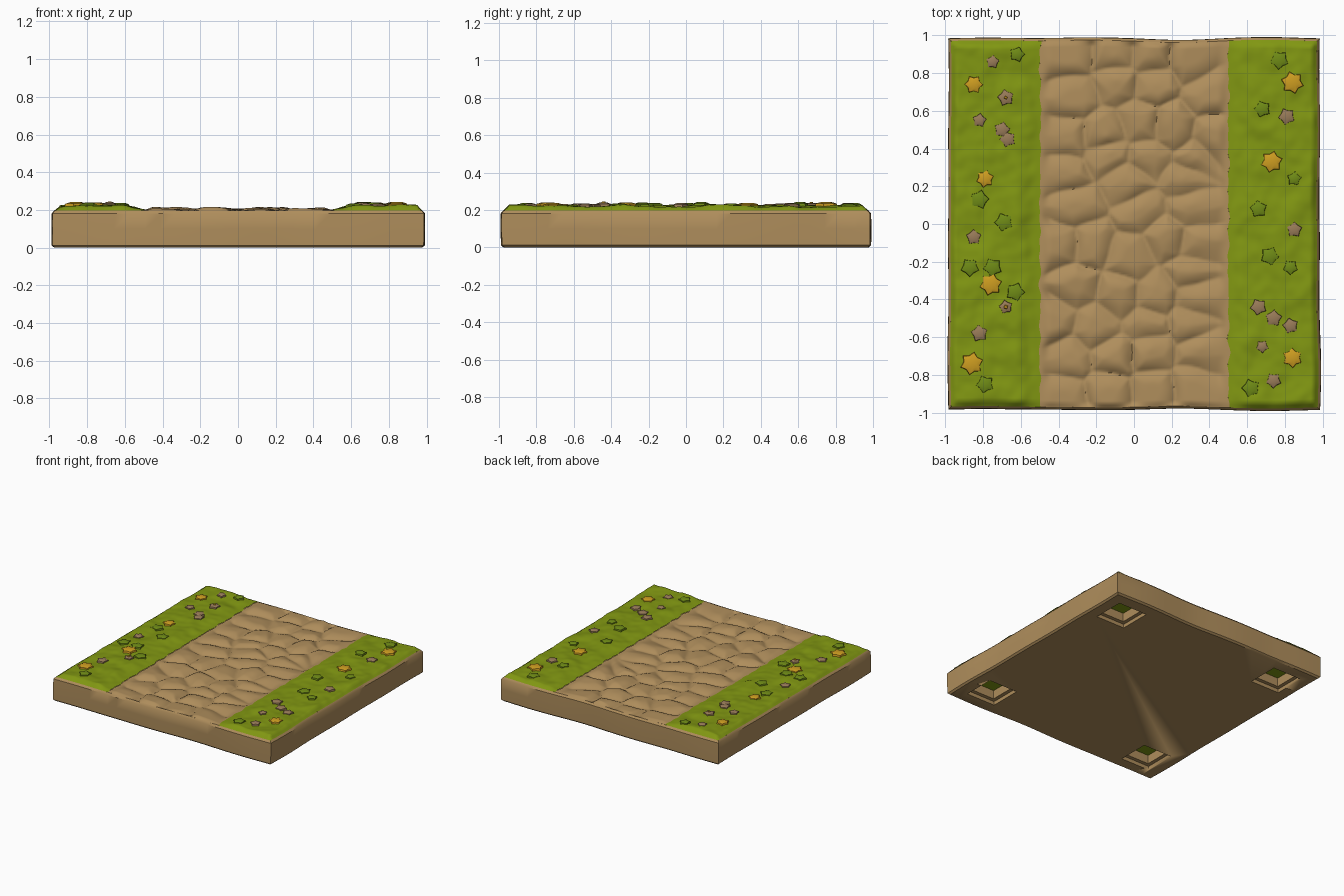
import bpy, bmesh, math, random
from mathutils import Vector, noise

if "Cube" in bpy.data.objects:
    bpy.data.objects.remove(bpy.data.objects["Cube"])

random.seed(4)


def material(name, rgb):
    m = bpy.data.materials.new(name)
    m.diffuse_color = (*rgb, 1)
    m.use_nodes = True
    m.node_tree.nodes["Principled BSDF"].inputs["Base Color"].default_value = m.diffuse_color
    return m


EARTH = material("tan earth", (0.43, 0.27, 0.107))
GRASS = material("grass green", (0.22, 0.31, 0.006))
LEAF = material("leaf green", (0.16, 0.26, 0.008))
YELLOW = material("flower yellow", (0.62, 0.34, 0.015))
BROWN = material("dusty brown", (0.32, 0.20, 0.10))


def make(name, bm, mats, angle=40):
    bmesh.ops.recalc_face_normals(bm, faces=bm.faces)
    me = bpy.data.meshes.new(name)
    bm.to_mesh(me)
    bm.free()
    ob = bpy.data.objects.new(name, me)
    bpy.context.collection.objects.link(ob)
    for m in mats:
        me.materials.append(m)
    bpy.ops.object.select_all(action='DESELECT')
    ob.select_set(True)
    bpy.context.view_layer.objects.active = ob
    bpy.ops.object.shade_smooth_by_angle(angle=math.radians(angle))
    return ob


def n(x, y, z=0.0):
    return noise.noise(Vector((x, y, z)))


def smooth(t):
    t = max(0, min(1, t))
    return t * t * (3 - 2 * t)


def warp(x, y, z):
    # gentle hand-carved wobble of the outline
    return (x * (1 + 0.012 * n(x, y * 2, 3 + z)), y * (1 + 0.016 * n(x * 2, y, 9 + z)), z)


def ring_solid(bm, rings, cx=0, cy=0, seg=1, shape=lambda x, y, z: (x, y, z)):
    # stacked square rings (half width, z), capped at both ends
    loops = []
    for h, z in rings:
        loop = []
        for k in range(4):
            a, b = [(-1, -1), (1, -1), (1, 1), (-1, 1)][k], [(1, -1), (1, 1), (-1, 1), (-1, -1)][k]
            for i in range(seg):
                t = i / seg
                px, py = a[0] + (b[0] - a[0]) * t, a[1] + (b[1] - a[1]) * t
                loop.append(bm.verts.new(shape(cx + px * h, cy + py * h, z)))
        loops.append(loop)
    for lo, hi in zip(loops, loops[1:]):
        for i in range(len(lo)):
            j = (i + 1) % len(lo)
            bm.faces.new((lo[i], lo[j], hi[j], hi[i]))
    bm.faces.new(loops[0][::-1])
    bm.faces.new(loops[-1])


EDGE, RIM = 0.972, 0.197

# earth slab
bm = bmesh.new()
ring_solid(bm, [(0.97, 0), (0.984, 0.012), (0.986, 0.1), (0.985, 0.182), (EDGE, RIM), (0.94, 0.16)],
           seg=24, shape=warp)
slab = make("earth_slab", bm, [EARTH, GRASS])

# stepped corner pockets in the underside
bm = bmesh.new()
for sx in (-1, 1):
    for sy in (-1, 1):
        ring_solid(bm, [(0.13, -0.05), (0.13, 0.03), (0.1, 0.03), (0.1, 0.1)], sx * 0.75, sy * 0.75)
cutter = make("pocket_cutter", bm, [EARTH])
cutter.hide_render = True
mod = slab.modifiers.new("pockets", 'BOOLEAN')
mod.operation, mod.solver, mod.object = 'DIFFERENCE', 'EXACT', cutter
bpy.ops.object.select_all(action='DESELECT')
slab.select_set(True)
bpy.context.view_layer.objects.active = slab
bpy.ops.object.modifier_apply(modifier=mod.name)
bpy.data.objects.remove(cutter)
for p in slab.data.polygons:
    p.material_index = int(p.normal.z < -0.9 and 0.08 < p.center.z < 0.12)

# stone centres, row by row: y then (x, dy) offsets
ROWS = [
    (0.89, (-.36, .01, -.10, 0, .08, 0, .31, 0)),
    (0.68, (-.32, -.02, -.09, .08, .11, .06, .20, -.15, .41, .01)),
    (0.45, (-.35, 0, -.15, .02, .04, .09, .42, 0)),
    (0.30, (-.37, -.03, -.13, .08, .08, .04, .32, .05)),
    (0.09, (-.31, 0, -.02, .12, .03, -.02, .27, .15, .30, 0)),
    (-0.11, (-.39, 0, -.23, .01, -.02, -.07, .17, .03, .33, 0)),
    (-0.33, (-.31, 0, -.08, -.05, .12, -.05, .30, .08, .34, -.07)),
    (-0.54, (-.42, .03, -.20, 0, .06, 0, .30, 0)),
    (-0.72, (-.34, 0, -.10, .01, .09, .05, .35, .05)),
    (-0.88, (-.37, -.02, -.13, 0, .09, 0, .32, .01)),
]
STONES = [(v[i], y + v[i + 1], random.uniform(-.08, .08), random.uniform(-.08, .08), random.uniform(-.006, .004))
          for y, v in ROWS for i in range(0, len(v), 2)]


def border(side, y):
    return side * (0.5 + 0.015 * n(y * 14, side * 5))


def stone_z(x, y):
    qx, qy = x + 0.02 * n(x * 6, y * 6, 1), y + 0.02 * n(x * 6, y * 6, 7)
    ds = sorted((math.hypot(qx - s[0], qy - s[1]), i) for i, s in enumerate(STONES))
    s = STONES[ds[0][1]]
    e = min((ds[1][0] - ds[0][0]) / 0.16, 1)
    dome = 1 - (1 - e) ** 2
    z = 0.180 + dome * (0.030 + s[4] + s[2] * (x - s[0]) + s[3] * (y - s[1]))
    k = smooth((0.5 - abs(x)) / 0.06)
    z = 0.201 * (1 - k) + z * k
    k = smooth((EDGE - abs(y)) / 0.025)
    return RIM * (1 - k) + z * k


def grass_z(x, y):
    ax = abs(x)
    z = 0.203 + 0.018 * smooth((ax - 0.49) / 0.13)
    z += (0.013 * n(x * 7, y * 7, 2) + 0.005 * n(x * 17, y * 17, 5)) * smooth((ax - 0.5) / 0.06)
    k = smooth((EDGE - max(ax, abs(y))) / 0.03)
    return RIM * (1 - k) + z * k


def terrain(name, x0, x1, nx, ny, height, mat):
    # height field between two border functions of y
    bm = bmesh.new()
    rows = []
    for j in range(ny + 1):
        y = EDGE * (2 * j / ny - 1)
        a, b = x0(y), x1(y)
        rows.append([])
        for i in range(nx + 1):
            x = a + (b - a) * i / nx
            rows[-1].append(bm.verts.new(warp(x, y, height(x, y))))
    for r, q in zip(rows, rows[1:]):
        for i in range(nx):
            bm.faces.new((r[i], r[i + 1], q[i + 1], q[i]))
    ob = make(name, bm, [mat], 60)
    if ob.data.polygons[0].normal.z < 0:
        ob.data.flip_normals()


terrain("cobble_path", lambda y: border(-1, y), lambda y: border(1, y), 90, 170, stone_z, EARTH)
terrain("grass_left", lambda y: -EDGE, lambda y: border(-1, y), 36, 130, grass_z, GRASS)
terrain("grass_right", lambda y: border(1, y), lambda y: EDGE, 36, 130, grass_z, GRASS)


def plants(name, spots, radius, petals, height, mat):
    # low star-shaped domes set into the grass
    bm = bmesh.new()
    for x, y in spots:
        z, r, turn = grass_z(x, y), radius * random.uniform(.85, 1.15), random.uniform(0, 6)
        rings = []
        for f, dz in ((1.0, -0.012), (0.92, height * .55), (0.5, height)):
            ring = []
            for i in range(petals * 2):
                a = turn + math.pi * i / petals
                q = r * f * (1 if i % 2 == 0 else 0.72)
                ring.append(bm.verts.new((x + q * math.cos(a), y + q * math.sin(a), z + dz)))
            rings.append(ring)
        top = bm.verts.new((x, y, z + height * 0.9))
        m = petals * 2
        for i in range(m):
            j = (i + 1) % m
            for lo, hi in zip(rings, rings[1:]):
                bm.faces.new((lo[i], lo[j], hi[j], hi[i]))
            bm.faces.new((rings[-1][i], rings[-1][j], top))
        bm.faces.new(rings[0][::-1])
    make(name, bm, [mat], 50)


plants("yellow_flowers", [(-.85, .74), (-.79, .24), (-.76, -.32), (-.86, -.74), (.84, .75), (.73, .33),
                          (.84, -.71)], 0.056, 6, 0.018, YELLOW)
plants("brown_flowers", [(-.75, .86), (-.68, .67), (-.82, .55), (-.70, .50), (-.67, .45), (-.85, -.07),
                         (-.68, -.44), (-.82, -.58), (.81, .57), (.85, -.03), (.66, -.44), (.74, -.50),
                         (.68, -.65), (.74, -.83), (.83, -.54)], 0.042, 5, 0.016, BROWN)
plants("leaf_tufts", [(-.62, .90), (-.82, .13), (-.69, .01), (-.87, -.23), (-.75, -.23), (-.63, -.36),
                      (-.79, -.85), (.77, .87), (.68, .61), (.85, .24), (.66, .08), (.72, -.17),
                      (.83, -.23), (.62, -.87)], 0.048, 5, 0.016, LEAF)
# blossom centres on two of the brown flowers
plants("flower_centres", [(-.68, .67), (-.68, -.44)], 0.016, 4, 0.021, YELLOW)
